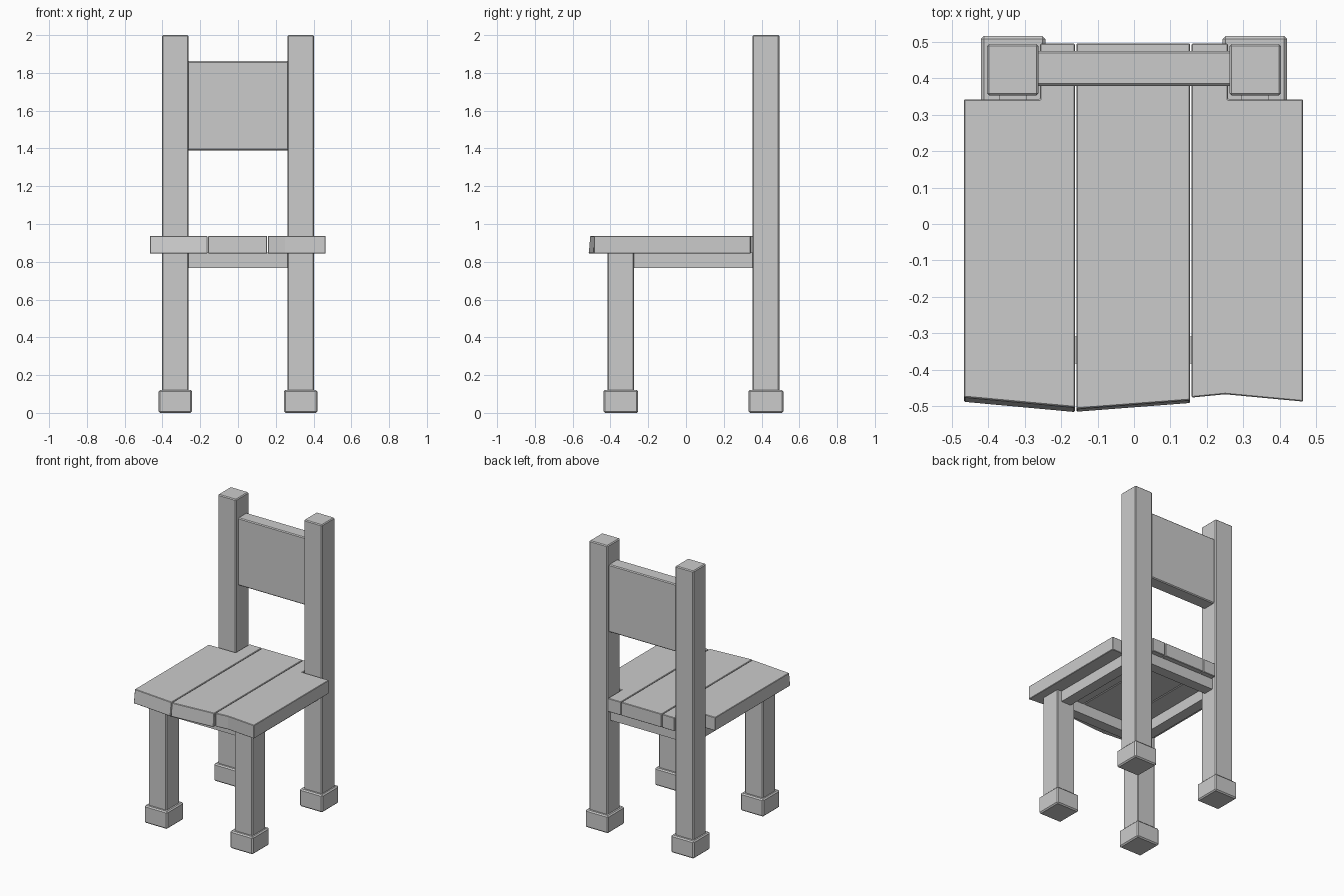
import bpy, bmesh

if "Cube" in bpy.data.objects:
    bpy.data.objects.remove(bpy.data.objects["Cube"])


def finish(name, bm, bevel):
    bmesh.ops.recalc_face_normals(bm, faces=bm.faces)
    me = bpy.data.meshes.new(name)
    bm.to_mesh(me)
    bm.free()
    ob = bpy.data.objects.new(name, me)
    bpy.context.collection.objects.link(ob)
    if bevel:
        m = ob.modifiers.new("bevel", 'BEVEL')
        m.width = bevel
        m.segments = 1
    return ob


def box(name, x, y, z, bevel=0.006):
    bm = bmesh.new()
    bmesh.ops.create_cube(bm, size=1)
    for v in bm.verts:
        for i, (a, b) in enumerate((x, y, z)):
            v.co[i] = a if v.co[i] < 0 else b
    return finish(name, bm, bevel)


def plank(name, outline, front_slope):
    # outline: (x, y) loop; front_slope pushes the lower front edge forward
    bm = bmesh.new()
    top = [bm.verts.new((x, y, 0.937)) for x, y in outline]
    low = [bm.verts.new((x, y - (front_slope if y < -0.4 else 0), 0.843))
           for x, y in outline]
    n = len(outline)
    bm.faces.new(top)
    bm.faces.new(low[::-1])
    for i in range(n):
        j = (i + 1) % n
        bm.faces.new((top[i], low[i], low[j], top[j]))
    return finish(name, bm, 0.003)


# Legs and feet
for s, side in ((-1, "left"), (1, "right")):
    def span(a, b):
        return tuple(sorted((s * a, s * b)))
    for end, y, top in (("front", -0.345, 0.85), ("back", 0.423, 2.0)):
        box(f"{end}_leg_{side}", span(0.262, 0.403), (y - 0.071, y + 0.071), (0.1, top))
        box(f"{end}_foot_{side}", span(0.243, 0.42), (y - 0.092, y + 0.092), (0.0, 0.122), 0.008)
    # Side rail under the seat
    box(f"side_rail_{side}", span(0.295, 0.37), (-0.29, 0.365), (0.768, 0.85), 0)

# Front and back rails under the seat
for end, y in (("front", -0.345), ("back", 0.423)):
    box(f"{end}_rail", (-0.275, 0.275), (y - 0.037, y + 0.037), (0.768, 0.85), 0)

# Backrest panel
box("backrest", (-0.27, 0.27), (0.379, 0.475), (1.39, 1.862))

# Seat planks with notched rear corners and uneven front edges
plank("seat_plank_left", [(-0.466, -0.475), (-0.162, -0.503), (-0.162, 0.495),
                          (-0.258, 0.495), (-0.258, 0.342), (-0.466, 0.342)], 0.013)
plank("seat_plank_middle", [(-0.158, -0.507), (0.154, -0.483),
                            (0.154, 0.495), (-0.158, 0.495)], 0.008)
plank("seat_plank_right", [(0.158, -0.476), (0.25, -0.467), (0.464, -0.487), (0.464, 0.342),
                           (0.258, 0.342), (0.258, 0.495), (0.158, 0.495)], 0.0)
